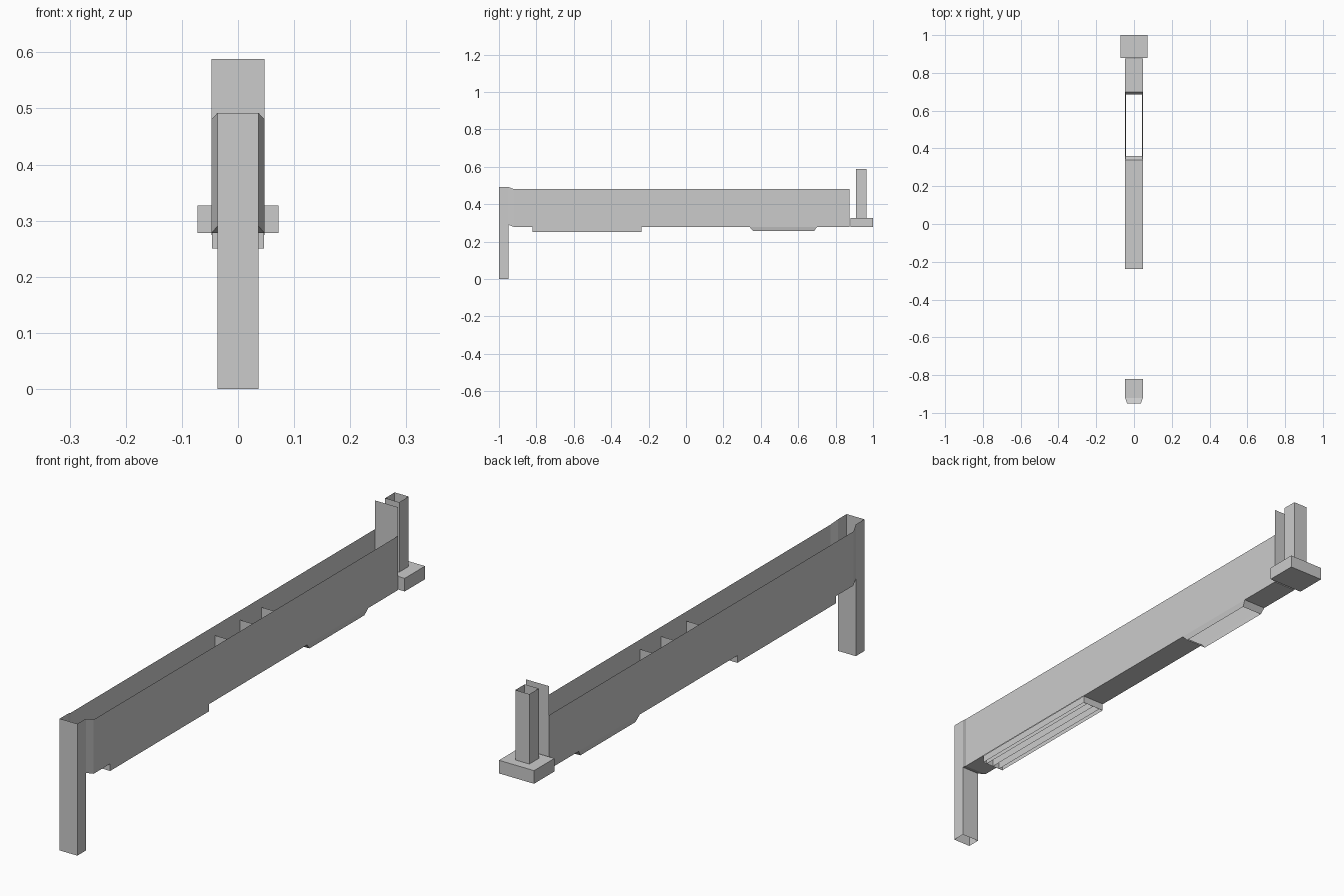
import bpy, bmesh

if "Cube" in bpy.data.objects:
    bpy.data.objects.remove(bpy.data.objects["Cube"])

grey = bpy.data.materials.new("plain_grey")
grey.diffuse_color = (0.6, 0.6, 0.6, 1)
grey.use_nodes = True
grey.node_tree.nodes["Principled BSDF"].inputs["Base Color"].default_value = grey.diffuse_color


def make(name, quads):
    """Build one object from a list of four-point sheets."""
    bm = bmesh.new()
    for q in quads:
        bm.faces.new([bm.verts.new(p) for p in q])
    bmesh.ops.remove_doubles(bm, verts=bm.verts, dist=1e-5)
    bmesh.ops.recalc_face_normals(bm, faces=bm.faces)
    me = bpy.data.meshes.new(name)
    bm.to_mesh(me)
    bm.free()
    me.materials.append(grey)
    ob = bpy.data.objects.new(name, me)
    bpy.context.collection.objects.link(ob)
    return ob


def across(y, w, z0, z1):
    """Upright sheet across the trough."""
    return [(-w, y, z0), (w, y, z0), (w, y, z1), (-w, y, z1)]


def along(x, y0, y1, z0, z1):
    """Upright sheet along the trough."""
    return [(x, y0, z0), (x, y1, z0), (x, y1, z1), (x, y0, z1)]


def flat(w, y0, y1, z):
    return [(-w, y0, z), (w, y0, z), (w, y1, z), (-w, y1, z)]


def funnel(y0, y1, w, z1, b0, b1, bw, z0):
    """Four walls joining an upper rectangle to a lower one, open at both ends."""
    top = [(-w, y0, z1), (w, y0, z1), (w, y1, z1), (-w, y1, z1)]
    low = [(-bw, b0, z0), (bw, b0, z0), (bw, b1, z0), (-bw, b1, z0)]
    return [[top[i], low[i], low[(i + 1) % 4], top[(i + 1) % 4]] for i in range(4)]


# Trough: stations of y, half width, floor height, rim height, floor follows
stations = [(-0.95, 0.0365, 0.29, 0.492, True), (-0.92, 0.0475, 0.278, 0.48, True),
            (-0.82, 0.0475, 0.278, 0.48, False), (-0.237, 0.0475, 0.278, 0.48, True),
            (0.34, 0.0475, 0.278, 0.48, False), (0.70, 0.0475, 0.278, 0.48, True),
            (0.875, 0.0475, 0.278, 0.48, False)]
sheets = []
for (y0, w0, f0, t0, floor), (y1, w1, f1, t1, _) in zip(stations, stations[1:]):
    for s in (-1, 1):
        sheets.append([(s * w0, y0, f0), (s * w1, y1, f1), (s * w1, y1, t1), (s * w0, y0, t0)])
    if floor:
        sheets.append([(-w0, y0, f0), (w0, y0, f0), (w1, y1, f1), (-w1, y1, f1)])
make("trough", sheets)

# Hollow front leg, open into the trough
make("front_leg", [across(-1, 0.0365, 0, 0.492), across(-0.95, 0.0365, 0, 0.29)]
     + [along(s * 0.0365, -1, -0.95, 0, 0.492) for s in (-1, 1)])

# Tall end panel
make("end_panel", [across(0.875, 0.0475, 0.278, 0.588)])

# Open outlets under the trough
make("long_outlet", funnel(-0.82, -0.237, 0.046, 0.278, -0.82, -0.237, 0.046, 0.25))
make("short_outlet", funnel(0.34, 0.70, 0.0475, 0.278, 0.36, 0.685, 0.043, 0.256))

# Slats in the long outlet
make("outlet_slats", [along(x, -0.82, -0.237, 0.25, 0.278) for x in (-0.03, 0, 0.03)])

# Divided compartment box inside the trough
make("dividers", [across(y, 0.047, 0.278, 0.445) for y in (-0.07, 0.08, 0.205)]
     + [along(s * 0.047, -0.07, 0.205, 0.278, 0.445) for s in (-1, 1)])

# Back base block and hollow post
make("back_base", funnel(0.88, 1, 0.0725, 0.327, 0.88, 1, 0.0725, 0.278)
     + [flat(0.0725, 0.88, 1, z) for z in (0.278, 0.327)])
make("back_post", funnel(0.91, 0.966, 0.029, 0.588, 0.91, 0.966, 0.029, 0.327))
